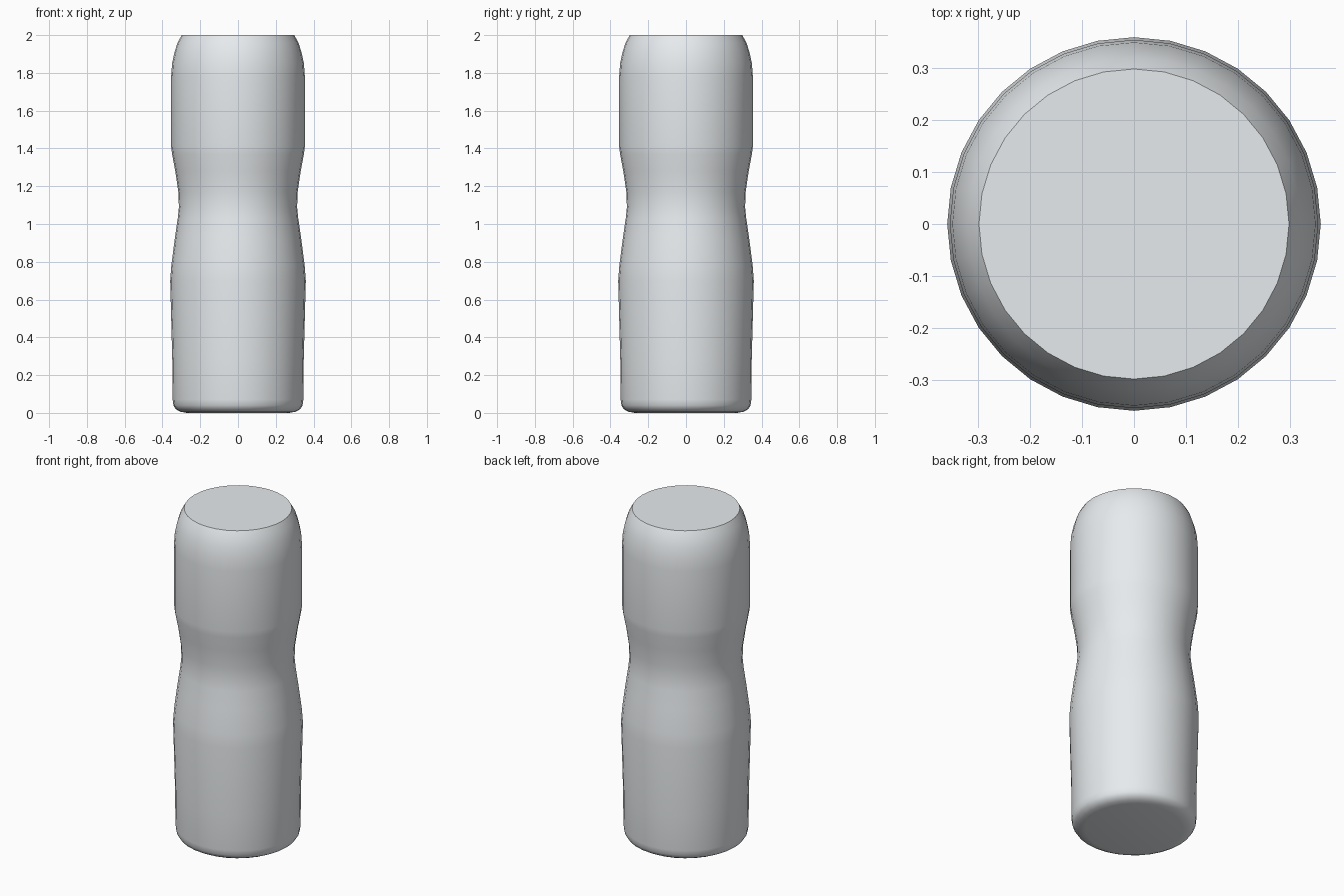
import bpy, bmesh
from math import cos, sin, tau, radians

if "Cube" in bpy.data.objects:
    bpy.data.objects.remove(bpy.data.objects["Cube"])

SEGMENTS = 32

# Profile (radius, height) from the base up to the flat top
PROFILE = [
    (0.27, 0.0), (0.305, 0.006), (0.33, 0.02), (0.342, 0.04), (0.346, 0.07),
    (0.348, 0.28), (0.359, 0.70), (0.353, 0.78), (0.335, 0.92),
    (0.319, 1.03), (0.313, 1.09), (0.316, 1.17), (0.332, 1.28),
    (0.349, 1.37), (0.354, 1.41), (0.354, 1.78), (0.349, 1.85),
    (0.336, 1.91), (0.320, 1.96), (0.298, 2.0),
]


def lathe(name, profile):
    bm = bmesh.new()
    rings = []
    for r, z in profile:
        rings.append([bm.verts.new((r * cos(tau * i / SEGMENTS), r * sin(tau * i / SEGMENTS), z))
                      for i in range(SEGMENTS)])
    for low, high in zip(rings, rings[1:]):
        for i in range(SEGMENTS):
            j = (i + 1) % SEGMENTS
            bm.faces.new((low[i], low[j], high[j], high[i]))
    bm.faces.new(rings[0][::-1])
    bm.faces.new(rings[-1])
    mesh = bpy.data.meshes.new(name)
    bm.to_mesh(mesh)
    bm.free()
    obj = bpy.data.objects.new(name, mesh)
    bpy.context.collection.objects.link(obj)
    return obj


# Waisted round body, smooth sides with a crisp flat top
body = lathe("waisted_body", PROFILE)
bpy.context.view_layer.objects.active = body
body.select_set(True)
bpy.ops.object.shade_smooth_by_angle(angle=radians(45))

# Pale cool grey finish
finish = bpy.data.materials.new("pale_grey")
finish.diffuse_color = (0.80, 0.83, 0.85, 1.0)
finish.use_nodes = True
finish.node_tree.nodes["Principled BSDF"].inputs["Base Color"].default_value = finish.diffuse_color
body.data.materials.append(finish)
